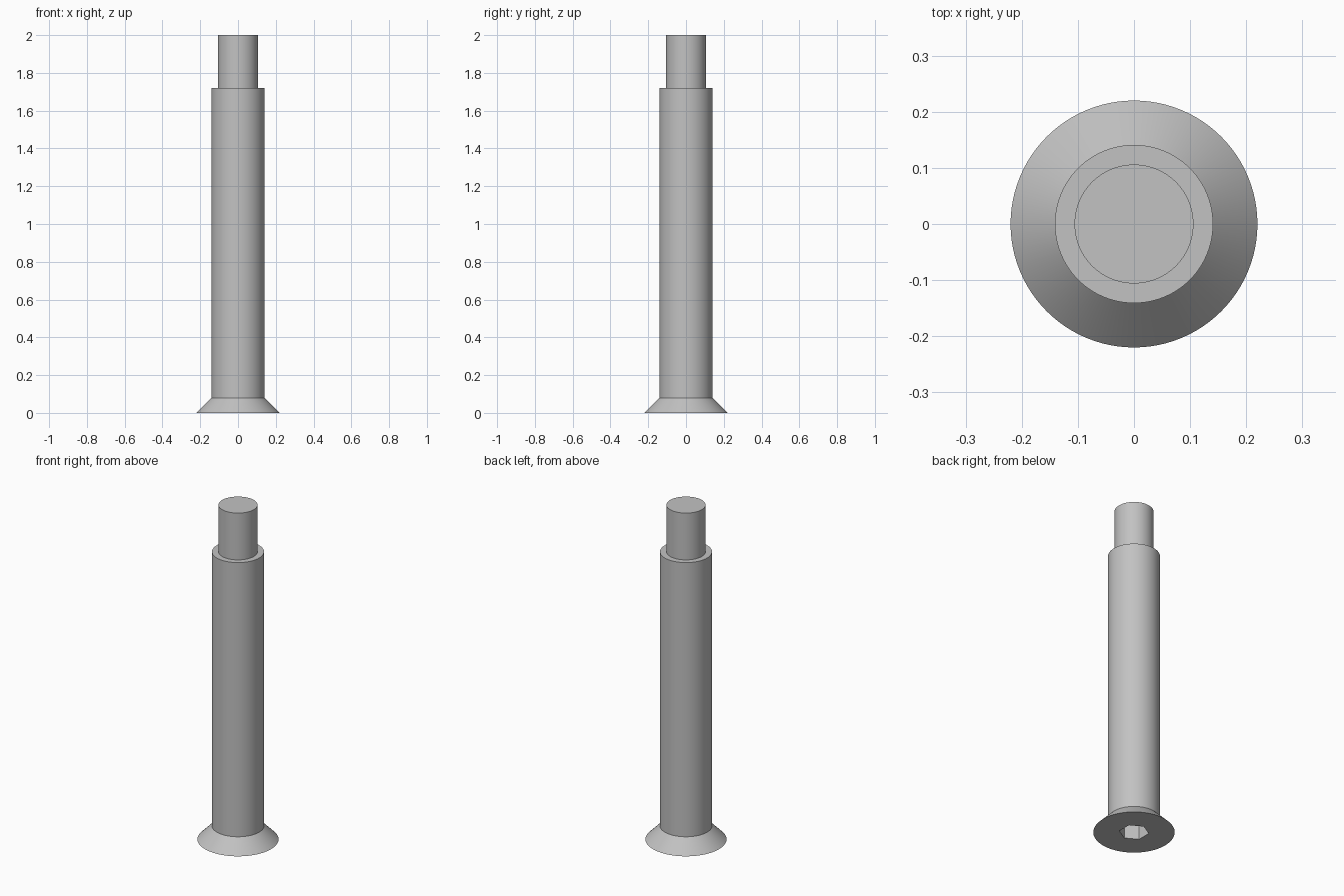
import bpy
import bmesh
from math import cos, sin, pi, radians

SEGMENTS = 96
HEAD_R, BODY_R, TIP_R = 0.22, 0.141, 0.106
NECK_Z, SHOULDER_Z, TOP_Z = 0.08, 1.72, 2.0
SOCKET_R, SOCKET_DEPTH = 0.081, 0.14

cube = bpy.data.objects.get("Cube")
if cube:
    bpy.data.objects.remove(cube, do_unlink=True)

steel = bpy.data.materials.new("grey_steel")
steel.use_nodes = True
grey = (0.54, 0.54, 0.54, 1)
steel.diffuse_color = grey
bsdf = next(n for n in steel.node_tree.nodes if n.type == 'BSDF_PRINCIPLED')
bsdf.inputs["Base Color"].default_value = grey

bm = bmesh.new()


def ring(radius, z, count, start=0.0):
    """Circle of vertices at height z."""
    angles = [start + 2 * pi * i / count for i in range(count)]
    return [bm.verts.new((radius * cos(a), radius * sin(a), z)) for a in angles]


def skin(lower, upper):
    """Band of quads between two matching rings."""
    n = len(lower)
    for i in range(n):
        j = (i + 1) % n
        bm.faces.new((lower[i], lower[j], upper[j], upper[i]))


# Countersunk head, sleeve, shoulder and reduced tip
profile = [(HEAD_R, 0), (BODY_R, NECK_Z), (BODY_R, SHOULDER_Z),
           (TIP_R, SHOULDER_Z), (TIP_R, TOP_Z)]
rings = [ring(r, z, SEGMENTS) for r, z in profile]
for lower, upper in zip(rings, rings[1:]):
    skin(lower, upper)
bm.faces.new(rings[-1])

# Hexagonal drive socket sunk into the underside
mouth = ring(SOCKET_R, 0, 6, pi / 6)
floor = ring(SOCKET_R, SOCKET_DEPTH, 6, pi / 6)
skin(mouth, floor)
bm.faces.new(floor)

# Flat underside between the head rim and the socket mouth
edges = [bm.edges.get((loop[i - 1], loop[i]))
         for loop in (rings[0], mouth) for i in range(len(loop))]
bmesh.ops.triangle_fill(bm, use_beauty=True, use_dissolve=False, edges=edges,
                        normal=(0, 0, -1))
bmesh.ops.recalc_face_normals(bm, faces=bm.faces[:])

mesh = bpy.data.meshes.new("countersunk_bolt")
bm.to_mesh(mesh)
bm.free()
mesh.materials.append(steel)
bolt = bpy.data.objects.new("countersunk_bolt", mesh)
bpy.context.collection.objects.link(bolt)

# Smooth barrel surfaces with crisp rims
bpy.ops.object.select_all(action='DESELECT')
bolt.select_set(True)
bpy.context.view_layer.objects.active = bolt
bpy.ops.object.shade_smooth_by_angle(angle=radians(30))
